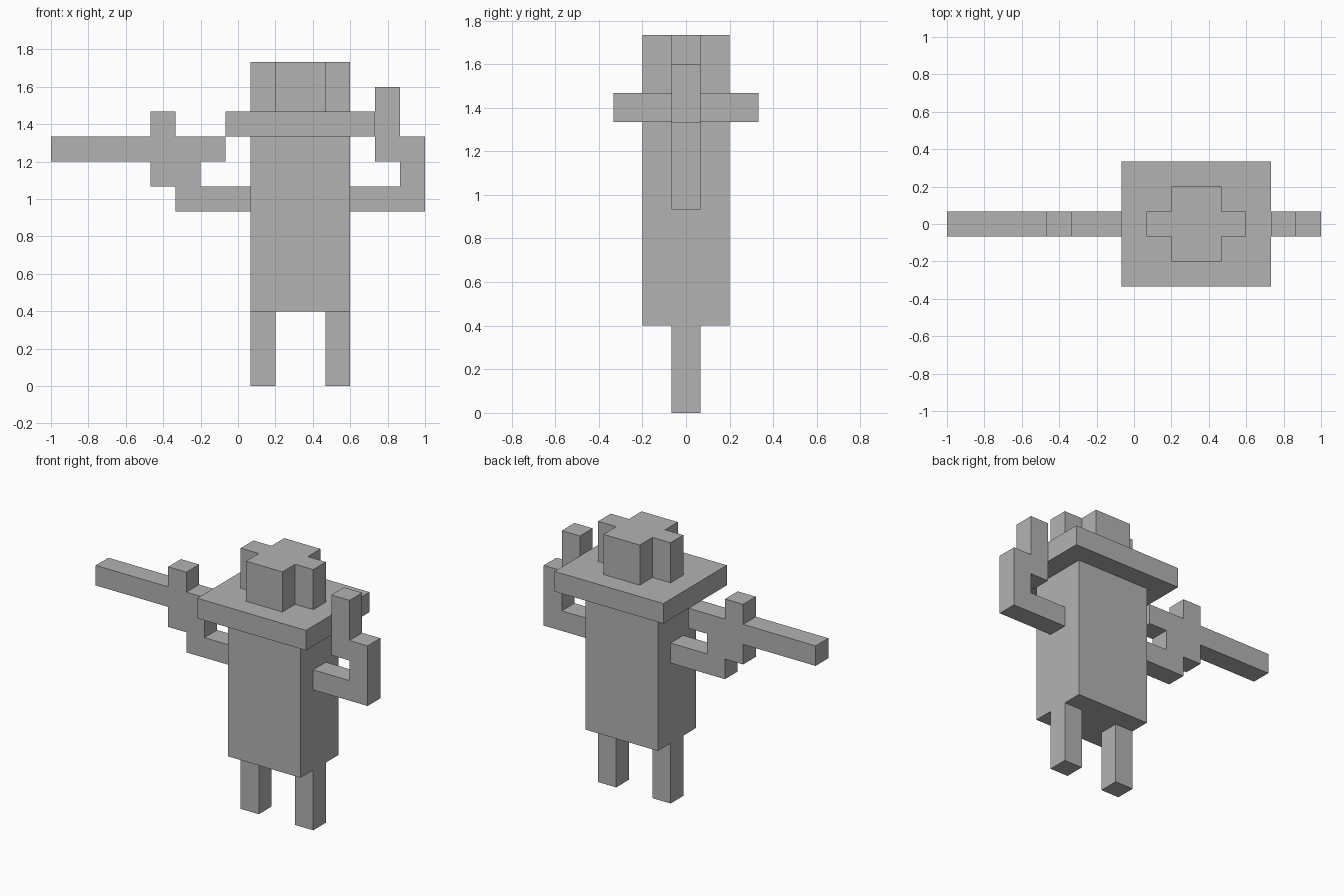
import bpy
import bmesh
from mathutils import Vector

cube = bpy.data.objects.get("Cube")
if cube:
    bpy.data.objects.remove(cube, do_unlink=True)

U = 2 / 15  # one block of the grid

grey = bpy.data.materials.new("plain_grey")
grey.use_nodes = True
COLOUR = (0.45, 0.45, 0.45, 1)
grey.diffuse_color = COLOUR
grey.node_tree.nodes["Principled BSDF"].inputs["Base Color"].default_value = COLOUR


def to_world(x, y, z):
    """Block columns count from the tip of the gun, y from the middle."""
    return Vector((x * U - 1, y * U, z * U))


def extrude(name, points, depth):
    """Build a flat-sided part from a closed outline pushed along depth."""
    bm = bmesh.new()
    face = bm.faces.new([bm.verts.new(p) for p in points])
    result = bmesh.ops.extrude_face_region(bm, geom=[face])
    moved = [v for v in result["geom"] if isinstance(v, bmesh.types.BMVert)]
    bmesh.ops.translate(bm, verts=moved, vec=depth)
    bmesh.ops.recalc_face_normals(bm, faces=bm.faces)
    mesh = bpy.data.meshes.new(name)
    bm.to_mesh(mesh)
    bm.free()
    mesh.materials.append(grey)
    obj = bpy.data.objects.new(name, mesh)
    bpy.context.collection.objects.link(obj)
    return obj


def side_part(name, outline, width=1):
    """Outline in x and z, centred front to back."""
    points = [to_world(x, -width / 2, z) for x, z in outline]
    return extrude(name, points, Vector((0, width * U, 0)))


def block(name, x0, x1, z0, z1, width=1):
    return side_part(name, [(x0, z0), (x1, z0), (x1, z1), (x0, z1)], width)


# Legs, body and hat brim
block("right_leg", 8, 9, 0, 3)
block("left_leg", 11, 12, 0, 3)
block("body", 8, 12, 3, 10, 3)
block("hat_brim", 7, 13, 10, 11, 5)

# Cross-shaped hat crown, from one quarter mirrored around the middle
quarter = [(2, .5), (1, .5), (1, 1.5)]
half = quarter + [(-x, y) for x, y in reversed(quarter)]
cross = half + [(-x, -y) for x, y in half]
extrude("hat_crown", [to_world(10 + x, y, 11) for x, y in cross],
        Vector((0, 0, 2 * U)))

# Raised left arm with hand
side_part("left_arm", [(12, 7), (15, 7), (15, 10), (14, 10), (14, 12),
                       (13, 12), (13, 9), (14, 9), (14, 8), (12, 8)])

# Right arm, and the long gun it holds
block("right_arm", 5, 8, 7, 8)
side_part("gun", [(4, 8), (6, 8), (6, 9), (7, 9), (7, 10), (5, 10),
                  (5, 11), (4, 11), (4, 10), (0, 10), (0, 9), (4, 9)])
